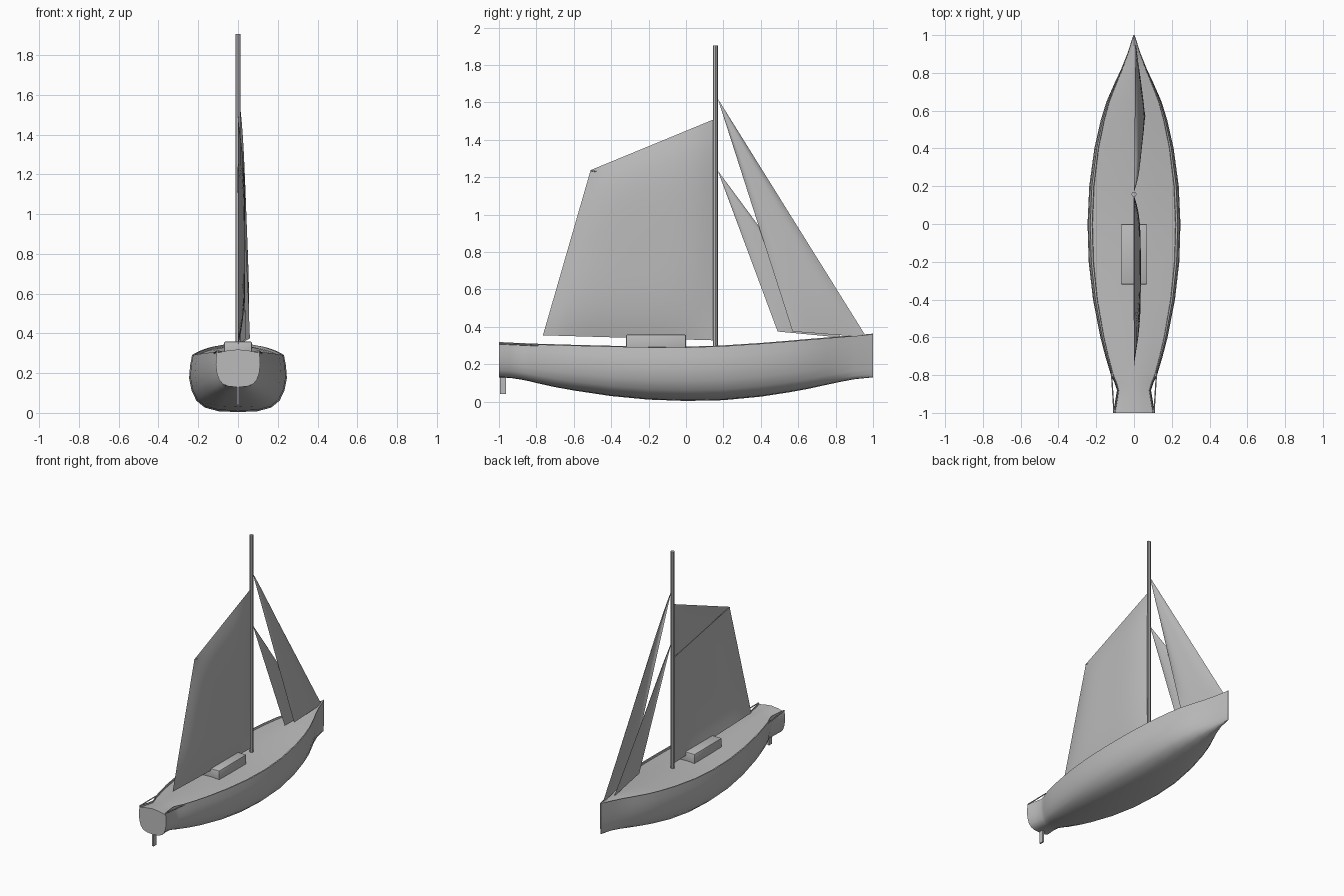
import bpy, bmesh, math
from mathutils import Vector

if "Cube" in bpy.data.objects:
    bpy.data.objects.remove(bpy.data.objects["Cube"])

grey = bpy.data.materials.new("plain grey")
grey.diffuse_color = (0.5, 0.5, 0.5, 1)
grey.use_nodes = True
grey.node_tree.nodes["Principled BSDF"].inputs["Base Color"].default_value = grey.diffuse_color


def finish(bm, name, angle=35):
    bmesh.ops.recalc_face_normals(bm, faces=bm.faces)
    me = bpy.data.meshes.new(name)
    bm.to_mesh(me)
    bm.free()
    ob = bpy.data.objects.new(name, me)
    bpy.context.collection.objects.link(ob)
    me.materials.append(grey)
    bpy.ops.object.select_all(action='DESELECT')
    ob.select_set(True)
    bpy.context.view_layer.objects.active = ob
    bpy.ops.object.shade_smooth_by_angle(angle=math.radians(angle))
    return ob


def box(name, x, y, z, bevel=0):
    bm = bmesh.new()
    bmesh.ops.create_cube(bm, size=1)
    for v in bm.verts:
        v.co = [r[0] + (c + 0.5) * (r[1] - r[0]) for c, r in zip(v.co, (x, y, z))]
    if bevel:
        bmesh.ops.bevel(bm, geom=bm.edges[:], offset=bevel, segments=2,
                        profile=0.5, affect='EDGES')
    return finish(bm, name)


def rod(name, a, b, radius, sides=8):
    a, b = Vector(a), Vector(b)
    bm = bmesh.new()
    bmesh.ops.create_cone(bm, cap_ends=True, segments=sides, radius1=radius,
                          radius2=radius, depth=(b - a).length)
    turn = (b - a).to_track_quat('Z', 'Y')
    for v in bm.verts:
        v.co = turn @ v.co + (a + b) / 2
    return finish(bm, name)


def sail(name, foot_a, foot_b, top_b, top_a, bulge, n=16):
    """Four-cornered cloth (top corners may coincide), bellied toward +x."""
    fa, fb, tb, ta = map(Vector, (foot_a, foot_b, top_b, top_a))
    bm = bmesh.new()
    grid = []
    for j in range(n + 1):
        v = j / n
        row = []
        for i in range(n + 1):
            u = i / n
            p = fa.lerp(fb, u).lerp(ta.lerp(tb, u), v)
            p.x += bulge * (1 - (2 * u - 1) ** 4) * (1 - (2 * v - 1) ** 4)
            row.append(bm.verts.new(p))
        grid.append(row)
    for j in range(n):
        for i in range(n):
            bm.faces.new((grid[j][i], grid[j][i + 1], grid[j + 1][i + 1], grid[j + 1][i]))
    bmesh.ops.remove_doubles(bm, verts=bm.verts, dist=1e-5)
    return finish(bm, name)


# Hull and deck: stations of (y, half beam, keel z, sheer z)
stations = [
    (-1.0, .112, .130, .315), (-.94, .100, .127, .312), (-.88, .090, .118, .309),
    (-.84, .103, .110, .308), (-.80, .122, .100, .306), (-.70, .152, .078, .303),
    (-.60, .178, .060, .300), (-.40, .217, .030, .295), (-.20, .240, .011, .291),
    (0.0, .246, .004, .290), (.20, .237, .008, .297), (.40, .210, .027, .310),
    (.55, .176, .050, .322), (.65, .145, .068, .331), (.75, .101, .090, .339),
    (.82, .068, .105, .345), (.90, .036, .120, .351), (1.0, .003, .130, .360)]
# Half section: fraction of beam, fraction of height
section = [(0, 0), (.40, .015), (.68, .08), (.85, .20), (.95, .38), (1, .60), (.98, .82), (.94, 1)]
bm = bmesh.new()
rings = []
for y, w, lo, hi in stations:
    half = [(w * a, lo + (hi - lo) * b) for a, b in section]
    # low rail, then a slightly crowned deck
    half += [(w * .90, hi), (w * .89, hi - .012), (w * .5, hi - .002), (0, hi + .004)]
    loop = half + [(-x, z) for x, z in half[-2:0:-1]]
    rings.append([bm.verts.new((x, y, z)) for x, z in loop])
for r, s in zip(rings, rings[1:]):
    for i in range(len(r)):
        k = (i + 1) % len(r)
        bm.faces.new((r[i], r[k], s[k], s[i]))
bm.faces.new(rings[0])
bm.faces.new(rings[-1])
finish(bm, "hull", 40)

# Slim rails bridging the stern waist
for side, label in ((-1, "left"), (1, "right")):
    rod("stern_rail_" + label, (side * .119, -.79, .301), (side * .106, -1, .311), .004, 6)

# Deck house, rudder and mast
box("cabin", (-.07, .07), (-.32, 0), (.27, .358), .006)
box("rudder", (-.006, .006), (-.995, -.963), (.04, .14))
rod("mast", (0, .157, .28), (0, .157, 1.905), .0135, 8)

# Mainsail with its gaff spar
sail("mainsail", (0, -.765, .355), (0, .15, .328), (0, .15, 1.51), (0, -.51, 1.238), .036)
rod("gaff", (0, -.51, 1.236), (0, .15, 1.11), .003, 6)

# Two headsails
sail("jib", (.06, .57, .375), (.008, .965, .345), (0, .17, 1.62), (0, .17, 1.62), .02)
sail("staysail", (.04, .49, .375), (.008, .83, .343), (0, .17, 1.235), (0, .17, 1.235), .012)
